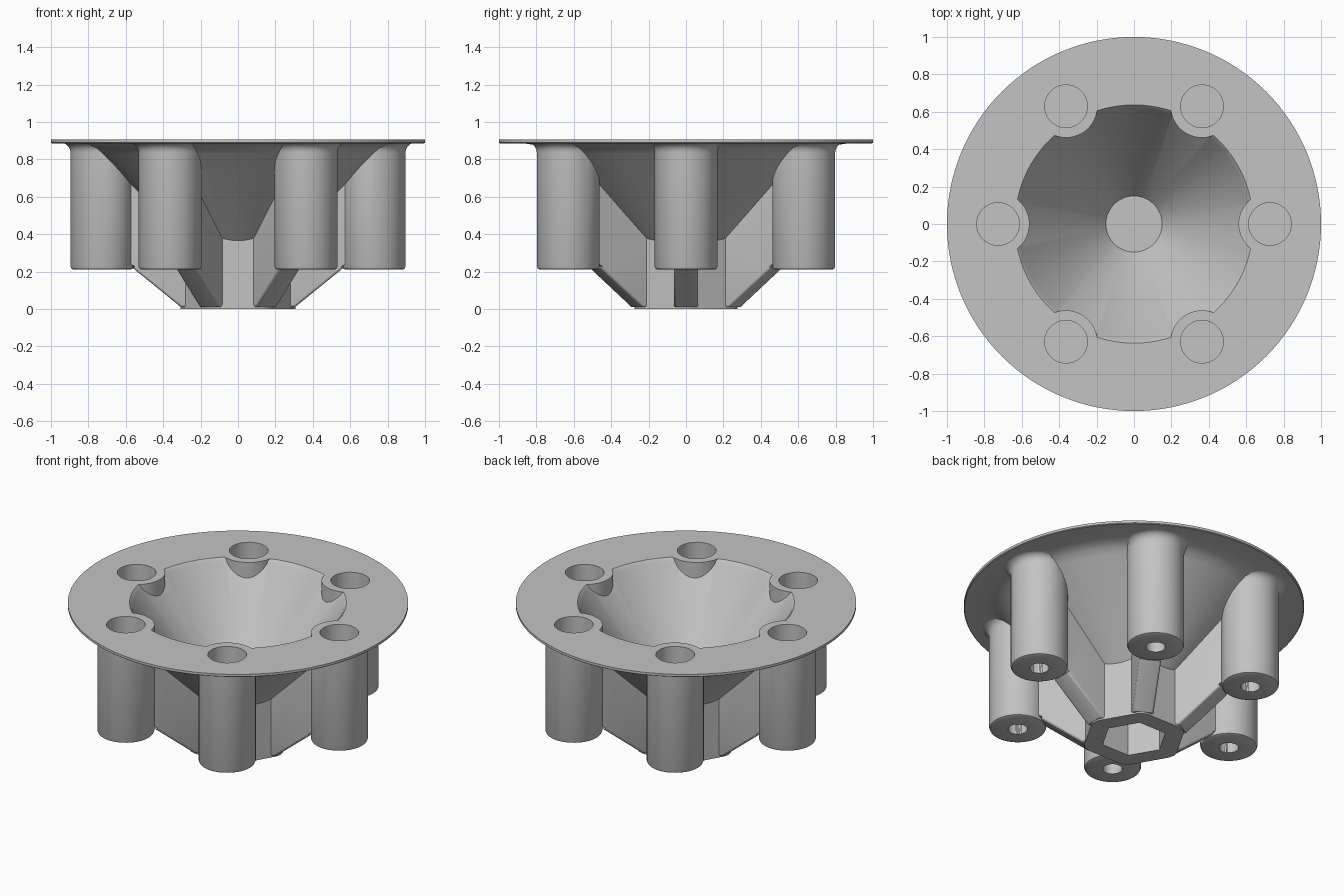
import bpy, bmesh, math
from mathutils import Matrix

cube = bpy.data.objects.get("Cube")
if cube:
    bpy.data.objects.remove(cube, do_unlink=True)

PITCH = 0.727      # distance of the posts from the axis
BOSS_R = 0.168
TOP = 0.905

grey = bpy.data.materials.new("plain grey")
grey.use_nodes = True
grey.diffuse_color = (0.55, 0.55, 0.55, 1)
grey.node_tree.nodes["Principled BSDF"].inputs["Base Color"].default_value = (0.55, 0.55, 0.55, 1)


def make_object(name, bm):
    bmesh.ops.recalc_face_normals(bm, faces=bm.faces)
    mesh = bpy.data.meshes.new(name)
    bm.to_mesh(mesh)
    bm.free()
    mesh.materials.append(grey)
    obj = bpy.data.objects.new(name, mesh)
    bpy.context.collection.objects.link(obj)
    return obj


def lathe(profile, segments):
    """Turn an (r, z) profile whose ends lie on the axis."""
    bm = bmesh.new()
    verts = [bm.verts.new((r, 0, z)) for r, z in profile]
    edges = [bm.edges.new(pair) for pair in zip(verts, verts[1:])]
    bmesh.ops.spin(bm, geom=verts + edges, cent=(0, 0, 0), axis=(0, 0, 1),
                   angle=math.tau, steps=segments, use_merge=True)
    bmesh.ops.remove_doubles(bm, verts=bm.verts, dist=1e-5)
    return bm


def ring_of_six(name, source, offset):
    """Six copies of a bmesh around the axis, moved out by the offset."""
    ring = bmesh.new()
    part = bpy.data.meshes.new("part")
    source.to_mesh(part)
    source.free()
    for i in range(6):
        before = len(ring.verts)
        ring.from_mesh(part)
        ring.verts.ensure_lookup_table()
        turn = Matrix.Rotation(i * math.tau / 6, 4, 'Z') @ Matrix.Translation((offset, 0, 0))
        bmesh.ops.transform(ring, matrix=turn, verts=ring.verts[before:])
    bpy.data.meshes.remove(part)
    return make_object(name, ring)


def cylinder(radius, z0, z1, segments):
    return lathe([(0, z0), (radius, z0), (radius, z1), (0, z1)], segments)


def combine(target, other, operation, keep=False):
    mod = target.modifiers.new("combine", 'BOOLEAN')
    mod.operation = operation
    mod.solver = 'EXACT'
    mod.object = other
    graph = bpy.context.evaluated_depsgraph_get()
    mesh = bpy.data.meshes.new_from_object(target.evaluated_get(graph))
    target.modifiers.clear()
    target.data = mesh
    if not keep:
        bpy.data.objects.remove(other, do_unlink=True)


# Flange and funnel turned as one solid
body = make_object("funnel_body", lathe(
    [(0, 0.2), (0.11, 0.2), (0.74, 0.83), (0.775, 0.86), (0.815, 0.878), (0.87, 0.886),
     (0.995, 0.886), (1, 0.89), (1, TOP), (0, TOP)], 128))

# Hexagonal core with blunted corners
bm = cylinder(0.318, 0, 0.4, 6)
upright = [e for e in bm.edges
           if abs(e.verts[0].co.z - e.verts[1].co.z) > 0.1]
bmesh.ops.bevel(bm, geom=upright, offset=0.04, segments=2, affect='EDGES', profile=0.5)
combine(body, make_object("core", bm), 'UNION')

# Sloping ribs from the core to the posts
bm = bmesh.new()
outline = [(0.2, 0.01), (0.305, 0.01), (0.56, 0.217), (0.605, 0.255), (0.605, 0.74), (0.2, 0.34)]
face = bm.faces.new([bm.verts.new((x, -0.065, z)) for x, z in outline])
grown = bmesh.ops.extrude_face_region(bm, geom=[face])
bmesh.ops.translate(bm, vec=(0, 0.13, 0),
                    verts=[v for v in grown["geom"] if isinstance(v, bmesh.types.BMVert)])
bmesh.ops.recalc_face_normals(bm, faces=bm.faces)
under = [e for e in bm.edges if abs(e.verts[0].co.y - e.verts[1].co.y) < 0.01
         and max(v.co.z for v in e.verts) < 0.22]
bmesh.ops.bevel(bm, geom=under, offset=0.014, segments=3, affect='EDGES', profile=0.5)
combine(body, ring_of_six("ribs", bm, 0), 'UNION')

# Screw posts with rounded feet, flaring into the flange
post = [(0, 0.21), (BOSS_R - 0.016, 0.21), (BOSS_R - 0.005, 0.215), (BOSS_R, 0.226), (BOSS_R, 0.835)]
for i in range(1, 6):
    a = i * math.pi / 10
    post.append((BOSS_R + 0.05 * (1 - math.cos(a)), 0.836 + 0.052 * math.sin(a)))
post += [(BOSS_R + 0.05, 0.896), (0, 0.896)]
combine(body, ring_of_six("posts", lathe(post, 64), PITCH), 'UNION')

# Conical bowl, leaving the posts standing proud of its wall
bowl = make_object("bowl_cutter", lathe(
    [(0, 0.29), (0.15, 0.29), (0.617, 0.877), (0.625, 0.893), (0.637, TOP), (0.637, 1.1), (0, 1.1)], 127))
guard = ring_of_six("post_guard", cylinder(BOSS_R, 0.1, 1.3, 64), PITCH)
combine(bowl, guard, 'DIFFERENCE')
combine(body, bowl, 'DIFFERENCE')

# Screw head wells from above and pilot holes from below
wells = ring_of_six("well_cutter", cylinder(0.114, 0.36, 1.2, 48), PITCH)
combine(body, wells, 'DIFFERENCE')
pilots = ring_of_six("pilot_cutter", cylinder(0.057, 0.1, 0.345, 32), PITCH)
combine(body, pilots, 'DIFFERENCE')

# Hexagonal nut pocket under the core
combine(body, make_object("pocket_cutter", cylinder(0.195, -0.2, 0.22, 6)), 'DIFFERENCE')

# Smooth shading with crisp edges
bpy.ops.object.select_all(action='DESELECT')
body.select_set(True)
bpy.context.view_layer.objects.active = body
bpy.ops.object.shade_smooth_by_angle(angle=math.radians(32))
